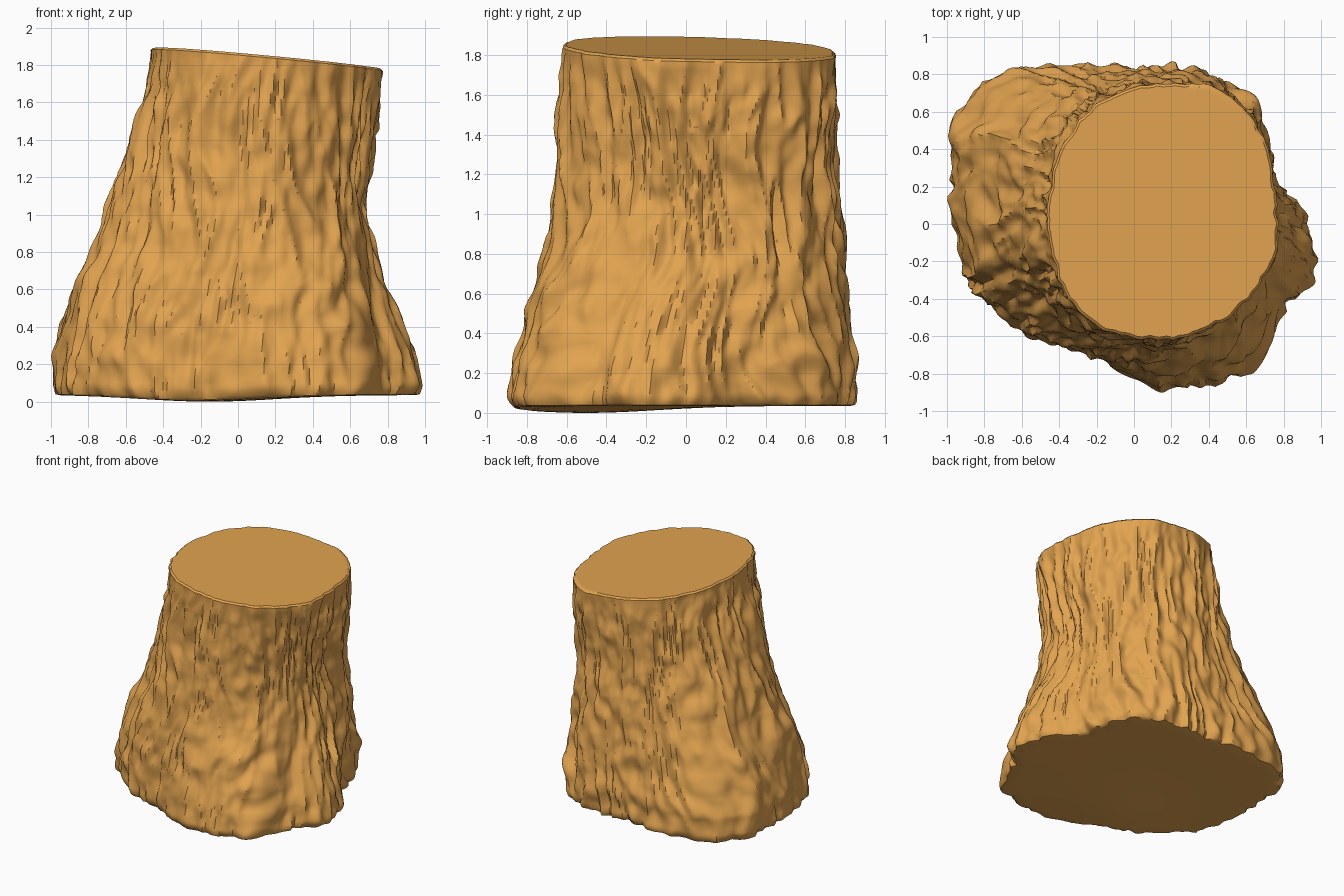
import bpy, bmesh, math
from mathutils import Vector, noise

if "Cube" in bpy.data.objects:
    bpy.data.objects.remove(bpy.data.objects["Cube"])

N, M = 300, 150           # segments round the trunk, rings up the trunk

# Outlines seen from above: ground flare and saw cut
BASE = [(1.0, -.25), (.95, -.36), (.81, -.43), (.76, -.6), (.7, -.75), (.58, -.83),
        (.4, -.88), (.13, -.88), (-.05, -.8), (-.25, -.7), (-.4, -.67), (-.6, -.57),
        (-.8, -.44), (-.93, -.27), (-.98, -.1), (-.97, .1), (-1.0, .28), (-.98, .55),
        (-.82, .73), (-.67, .84), (-.42, .87), (-.2, .83), (0, .84), (.15, .89),
        (.35, .83), (.5, .77), (.65, .64), (.72, .4), (.75, .25), (.83, .19),
        (.92, .05), (.97, -.1)]
TOP = [(.76, 0), (.73, -.2), (.63, -.37), (.45, -.53), (.25, -.61), (0, -.61),
       (-.2, -.55), (-.35, -.4), (-.42, -.2), (-.46, 0), (-.43, .2), (-.36, .45),
       (-.2, .64), (0, .73), (.2, .745), (.38, .75), (.55, .66), (.7, .45), (.74, .2)]
BASE_C, TOP_C = Vector((0, 0)), Vector((.15, .07))

# Share of the flare left at each height (0, .2, .4 ... 1.8), for four sides
FLARE = {
    0: [1, .86, .55, .15, -.1, -.2, -.2, -.15, -.04, .08],        # right
    1: [1, .93, .72, .55, .4, .3, .15, .08, .04, 0],              # back
    2: [1, .98, .90, .76, .57, .46, .31, .2, .09, .02],           # left
    3: [1, .93, .79, .63, .39, .23, .15, .1, .05, 0],             # front
}


def radii(points, centre):
    """Radius for each of N directions, lightly smoothed."""
    polar = sorted((math.atan2(y - centre.y, x - centre.x) % math.tau,
                    math.hypot(x - centre.x, y - centre.y)) for x, y in points)
    polar = [(polar[-1][0] - math.tau, polar[-1][1])] + polar + \
            [(polar[0][0] + math.tau, polar[0][1])]
    out = []
    for i in range(N):
        a = math.tau * i / N
        for (a0, r0), (a1, r1) in zip(polar, polar[1:]):
            if a0 <= a <= a1:
                out.append(r0 + (r1 - r0) * (a - a0) / max(a1 - a0, 1e-6))
                break
    for _ in range(6):
        out = [(out[i - 1] + 2 * out[i] + out[(i + 1) % N]) / 4 for i in range(N)]
    return out


def flare(a, z):
    q = (a / (math.pi / 2)) % 4
    k, f = int(q), q - int(q)
    f = f * f * (3 - 2 * f)
    u = min(max(z / .2, 0), 8.999)
    j, g = int(u), u - int(u)
    side = lambda s: FLARE[s][j] * (1 - g) + FLARE[s][j + 1] * g
    return side(k) * (1 - f) + side((k + 1) % 4) * f


def waist(a, z):
    """Hollow halfway up the right-hand side."""
    return .055 * max(0, math.cos((a - .1) * 1.0)) ** .7 * math.exp(-((z - 1.1) / .36) ** 2)


def bark(a, z):
    """Long wandering vertical furrows plus knobbly lumps near the ground."""
    b = a + .12 * noise.noise(Vector((2 * math.cos(a), 2 * math.sin(a), z * 1.8)))
    c, s = math.cos(b), math.sin(b)
    furrow = noise.noise(Vector((c * 6.5, s * 6.5, z * 1.1)))
    fine = 1 - 2 * abs(noise.noise(Vector((c * 9 + 9, s * 9, z * 2))))
    lump = noise.noise(Vector((c * 8, s * 8 + 5, z * 6)))
    chip = noise.noise(Vector((c * 15, s * 15 + 3, z * 9)))
    low = 1 - min(z / 1.8, 1)
    return (.032 * furrow + .026 * (fine - .65) + (.014 + .022 * low) * lump
            + .014 * chip - .006)


base_r, top_r = radii(BASE, BASE_C), radii(TOP, TOP_C)
bm = bmesh.new()
rings = []


def add_ring(points):
    rings.append([bm.verts.new(p) for p in points])


def cut_z(x, y):
    return 1.85 - .092 * x - .025 * y


def ground_z(x, y):
    return .035 * (1 - math.exp(-((x + .15) ** 2 + (y + .5) ** 2) / .25))


# Bark wall
wall = []
for j in range(M + 1):
    t = j / M
    row = []
    for i in range(N):
        a = math.tau * i / N
        d = Vector((math.cos(a), math.sin(a)))
        b = flare(a, t * 1.83)
        p0, p1 = BASE_C + d * base_r[i], TOP_C + d * top_r[i]
        p = p1 + (p0 - p1) * b
        fade = min(1, .3 + (1 - t) * 7)
        p += d * (bark(a, t * 1.83) * fade - waist(a, t * 1.83))
        tuck = max(0, 1 - t / .035)
        p -= d * .025 * tuck ** 2
        z0 = ground_z(*p) + .005
        row.append((p.x, p.y, z0 + (cut_z(*p) - .012 - z0) * t))
    wall.append(row)


def shrink(row, k, centre, height):
    pts = [(centre.x + (x - centre.x) * k, centre.y + (y - centre.y) * k) for x, y, _ in row]
    return [(x, y, height(x, y)) for x, y in pts]


# Underside, wall and saw cut as one closed skin
under_c = Vector((-.1, -.15))
for k in (.15, .3, .45, .6, .75, .9, .975):
    add_ring(shrink(wall[0], k, under_c, ground_z))
for row in wall:
    add_ring(row)
for k in (.98, .95, .5):
    add_ring(shrink(wall[-1], k, TOP_C, cut_z))
for lo, hi in zip(rings, rings[1:]):
    for i in range(N):
        n = (i + 1) % N
        bm.faces.new((lo[i], lo[n], hi[n], hi[i]))
bottom = bm.verts.new((*under_c, ground_z(*under_c)))
top = bm.verts.new((*TOP_C, cut_z(*TOP_C)))
for i in range(N):
    n = (i + 1) % N
    bm.faces.new((rings[0][n], rings[0][i], bottom))
    bm.faces.new((rings[-1][i], rings[-1][n], top))
bmesh.ops.recalc_face_normals(bm, faces=bm.faces)

mesh = bpy.data.meshes.new("tree_stump")
bm.to_mesh(mesh)
bm.free()
stump = bpy.data.objects.new("tree_stump", mesh)
bpy.context.collection.objects.link(stump)

wood = bpy.data.materials.new("wood")
wood.diffuse_color = (.76, .37, .08, 1)
wood.use_nodes = True
wood.node_tree.nodes["Principled BSDF"].inputs["Base Color"].default_value = wood.diffuse_color
mesh.materials.append(wood)

bpy.context.view_layer.objects.active = stump
stump.select_set(True)
bpy.ops.object.shade_smooth_by_angle(angle=math.radians(40))
